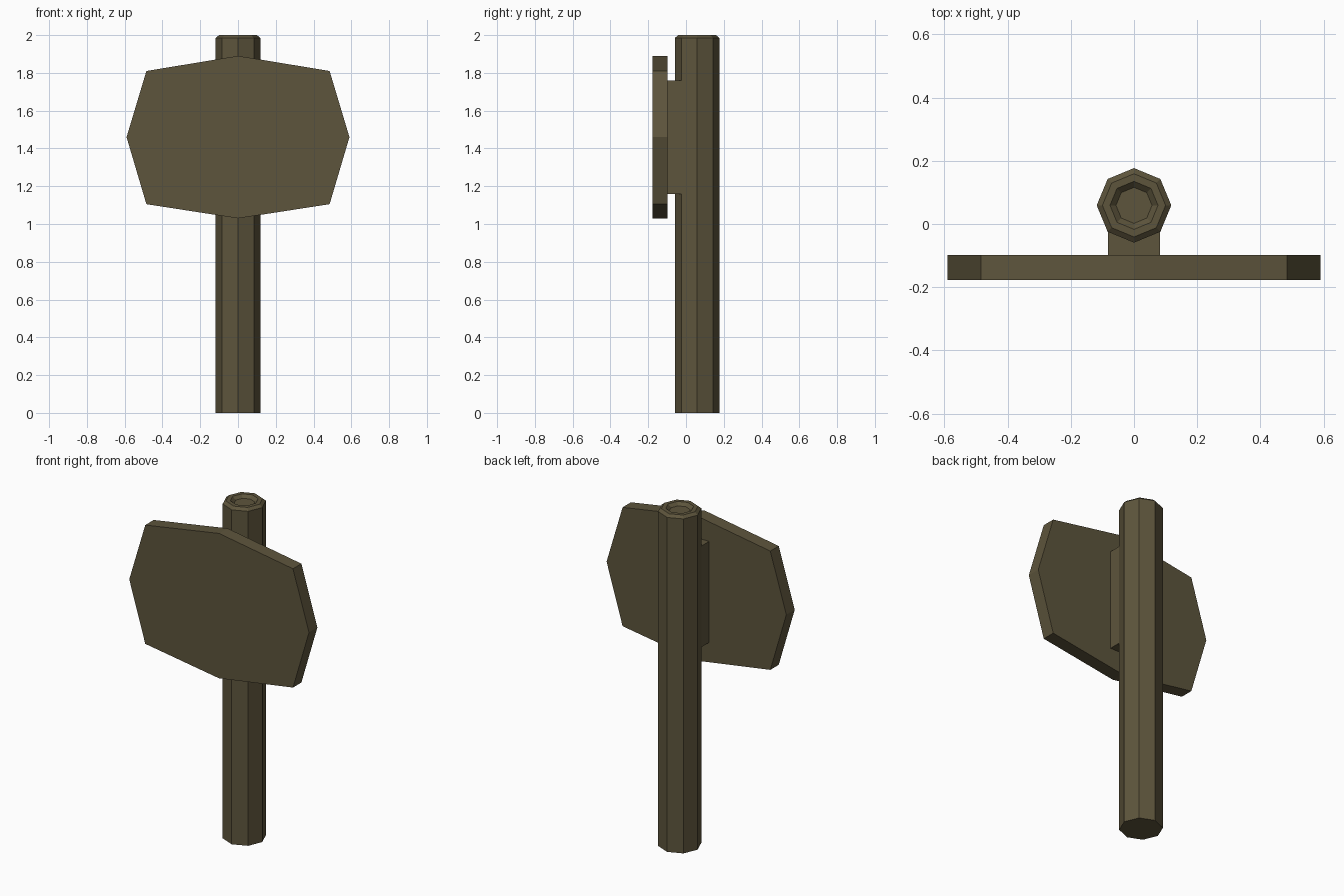
import bpy, bmesh
from math import cos, sin, pi

if "Cube" in bpy.data.objects:
    bpy.data.objects.remove(bpy.data.objects["Cube"])

mat = bpy.data.materials.new("olive_brown")
mat.diffuse_color = (0.11, 0.09, 0.045, 1)
mat.use_nodes = True
mat.node_tree.nodes["Principled BSDF"].inputs["Base Color"].default_value = mat.diffuse_color


def finish(name, bm):
    bmesh.ops.recalc_face_normals(bm, faces=bm.faces[:])
    mesh = bpy.data.meshes.new(name)
    bm.to_mesh(mesh)
    bm.free()
    mesh.materials.append(mat)
    obj = bpy.data.objects.new(name, mesh)
    bpy.context.collection.objects.link(obj)
    return obj


def lathe(name, profile, sides, cy):
    """Stack rings of (radius, z) and cap both ends."""
    bm = bmesh.new()
    rings = [[bm.verts.new((r * cos(2 * pi * i / sides), cy + r * sin(2 * pi * i / sides), z))
              for i in range(sides)] for r, z in profile]
    for a, b in zip(rings, rings[1:]):
        for i in range(sides):
            j = (i + 1) % sides
            bm.faces.new((a[i], a[j], b[j], b[i]))
    bm.faces.new(rings[0])
    bm.faces.new(rings[-1])
    return finish(name, bm)


def slab(name, outline, y0, y1):
    """Extrude an (x, z) outline along y."""
    bm = bmesh.new()
    face = bm.faces.new([bm.verts.new((x, y0, z)) for x, z in outline])
    ext = bmesh.ops.extrude_face_region(bm, geom=[face])
    moved = [v for v in ext["geom"] if isinstance(v, bmesh.types.BMVert)]
    bmesh.ops.translate(bm, verts=moved, vec=(0, y1 - y0, 0))
    return finish(name, bm)


# Octagonal post with chamfered rim and a shallow dish in its top
lathe("post", [(0.118, 0), (0.118, 1.985), (0.1, 2.0), (0.076, 2.0),
               (0.057, 1.982)], 8, 0.059)

# Eight-sided sign board
right = [(0, 1.03), (0.485, 1.105), (0.59, 1.46), (0.485, 1.81), (0, 1.89)]
left = [(-x, z) for x, z in reversed(right[1:-1])]
slab("sign_board", right + left, -0.177, -0.098)

# Mounting block between the board and the post
slab("mounting_block", [(-0.083, 1.16), (0.083, 1.16), (0.083, 1.76), (-0.083, 1.76)],
     -0.098, -0.025)
